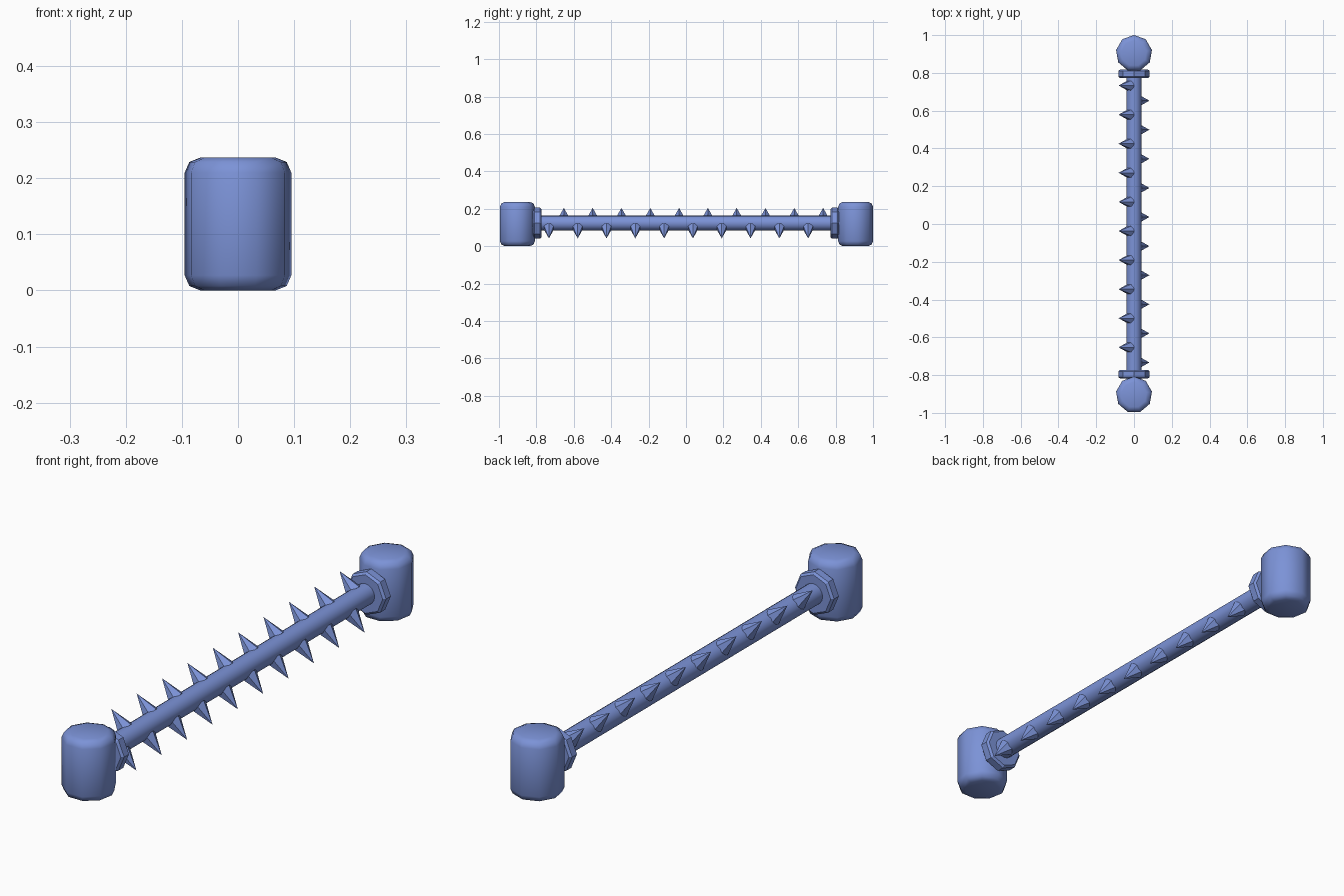
import bpy, math
from mathutils import Vector, Matrix

cube = bpy.data.objects.get("Cube")
if cube:
    bpy.data.objects.remove(cube, do_unlink=True)

AXIS_Z = 0.123

blue = bpy.data.materials.new("periwinkle_blue")
blue.use_nodes = True
BLUE = (0.2, 0.29, 0.68, 1)
blue.diffuse_color = BLUE
blue.node_tree.nodes["Principled BSDF"].inputs["Base Color"].default_value = BLUE


def finish(obj, name, smooth=None, bevel=0, segments=1):
    """Name, colour, bevel and shade one part."""
    obj.name = name
    obj.data.materials.append(blue)
    if bevel:
        mod = obj.modifiers.new("Bevel", "BEVEL")
        mod.width = bevel
        mod.segments = segments
        mod.limit_method = "ANGLE"
        mod.angle_limit = math.radians(60)
        bpy.ops.object.modifier_apply(modifier="Bevel")
    if smooth:
        bpy.ops.object.shade_smooth_by_angle(angle=math.radians(smooth))
    return obj


def cylinder(name, sides, radius, depth, matrix, **style):
    bpy.ops.mesh.primitive_cylinder_add(vertices=sides, radius=radius, depth=depth)
    obj = bpy.context.object
    obj.data.transform(matrix)
    return finish(obj, name, **style)


def spike(name, y, side):
    """Thorn that leans out diagonally from the shaft."""
    bpy.ops.mesh.primitive_cone_add(vertices=6, radius1=0.032, radius2=0, depth=0.085)
    obj = bpy.context.object
    out = Vector((side, 0, -side)).normalized()
    along = Vector((0, 1, 0))
    turn = Matrix((along.cross(out), along, out)).transposed().to_4x4()
    # thorns sit with their base sunk into the shaft
    centre = out * 0.0725 + Vector((0, y, AXIS_Z))
    obj.data.transform(Matrix.Translation(centre) @ turn @ Matrix.Rotation(math.radians(30), 4, "Z"))
    return finish(obj, name)


# long round shaft between the end caps
lie_down = Matrix.Rotation(math.radians(90), 4, "X")
cylinder("shaft", 16, 0.04, 1.7, Matrix.Translation((0, 0, AXIS_Z)) @ lie_down, smooth=40)

# upright drum and faceted collar at each end
for end, label in ((-1, "front"), (1, "back")):
    cylinder(label + "_end_drum", 9, 0.0965, 0.237,
             Matrix.Translation((0, end * 0.904, 0.1185)),
             smooth=50, bevel=0.027, segments=2)
    cylinder(label + "_collar", 8, 0.083, 0.045,
             Matrix.Translation((0, end * 0.795, AXIS_Z)) @ lie_down,
             bevel=0.008)

# two opposite rows of thorns, staggered along the shaft
for i in range(10):
    y = 0.733 - i * 0.154
    spike(f"upper_spike_{i + 1}", y, -1)
    spike(f"lower_spike_{i + 1}", -y, 1)
